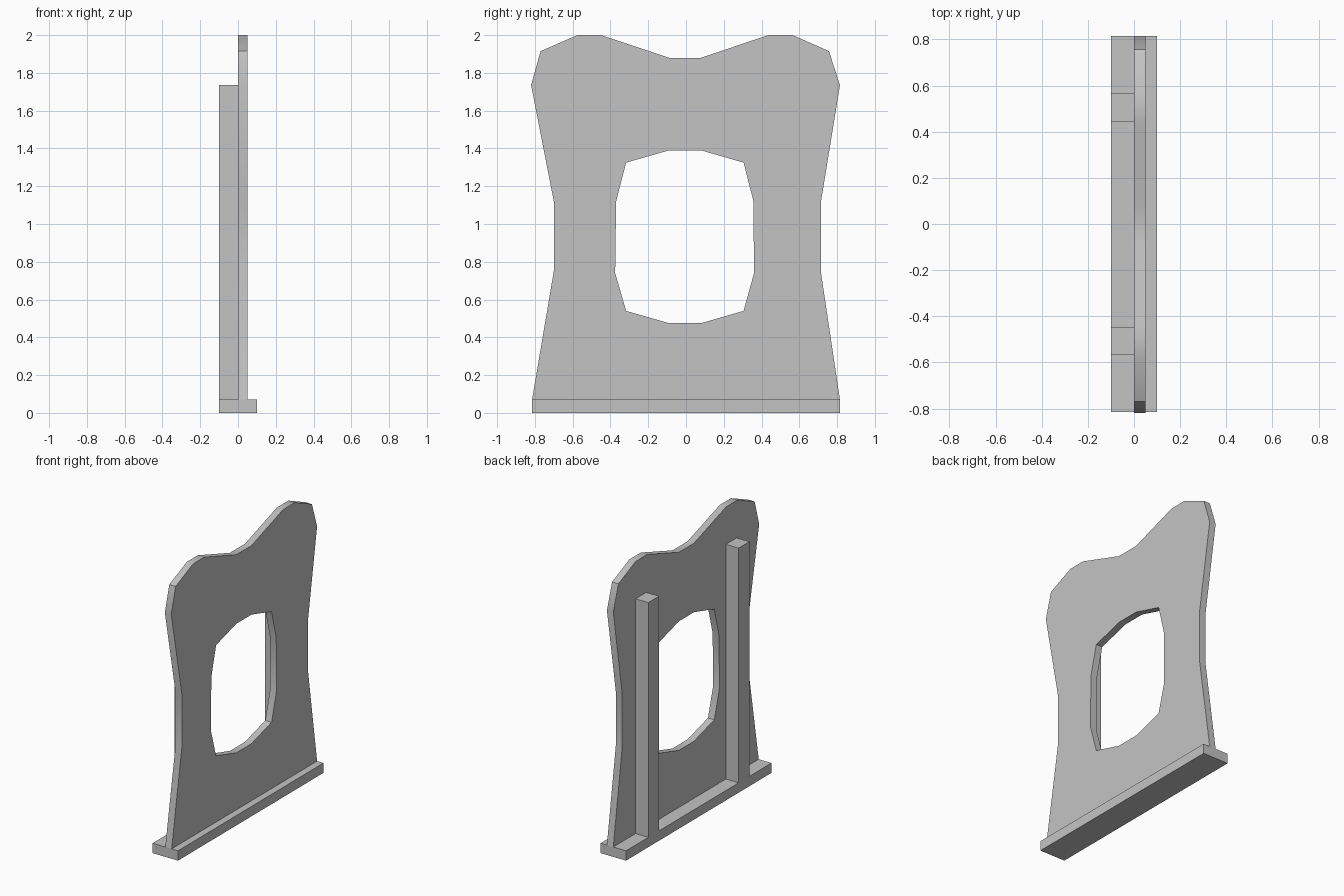
import bpy
import bmesh
import math
from mathutils import Vector

cube = bpy.data.objects.get("Cube")
if cube:
    bpy.data.objects.remove(cube, do_unlink=True)

# Single flat grey
GREY = (0.55, 0.55, 0.55, 1.0)
grey = bpy.data.materials.new("plain grey")
grey.use_nodes = True
grey.diffuse_color = GREY
grey.node_tree.nodes["Principled BSDF"].inputs["Base Color"].default_value = GREY


def add_object(name, bm):
    bmesh.ops.recalc_face_normals(bm, faces=bm.faces[:])
    mesh = bpy.data.meshes.new(name)
    bm.to_mesh(mesh)
    bm.free()
    mesh.materials.append(grey)
    obj = bpy.data.objects.new(name, mesh)
    bpy.context.collection.objects.link(obj)
    return obj


def add_box(name, low, high):
    bm = bmesh.new()
    bmesh.ops.create_cube(bm, size=1)
    low, high = Vector(low), Vector(high)
    for v in bm.verts:
        v.co = (low + high) / 2 + v.co * (high - low)
    return add_object(name, bm)


def add_panel(name, loops, x0, x1):
    """Fill closed (y, z) loops, inner ones as holes, and thicken along x."""
    bm = bmesh.new()
    for loop in loops:
        verts = [bm.verts.new((x0, y, z)) for y, z in loop]
        for a, b in zip(verts, verts[1:] + verts[:1]):
            bm.edges.new((a, b))
    bmesh.ops.triangle_fill(bm, edges=bm.edges[:], use_beauty=True, normal=(1, 0, 0))
    ext = bmesh.ops.extrude_face_region(bm, geom=bm.faces[:], use_keep_orig=True)
    for v in ext["geom"]:
        if isinstance(v, bmesh.types.BMVert):
            v.co.x = x1
    return add_object(name, bm)


BASE_TOP = 0.07

# Panel silhouette with a waist and two shoulders
outline = [
    (-0.815, BASE_TOP), (-0.70, 0.75), (-0.70, 1.12), (-0.82, 1.735),
    (-0.77, 1.915), (-0.575, 2.0), (-0.45, 2.0), (-0.09, 1.88),
    (0.08, 1.88), (0.435, 2.0), (0.565, 2.0), (0.757, 1.915),
    (0.815, 1.735), (0.715, 1.12), (0.715, 0.74), (0.815, BASE_TOP),
]
# Window opening
window = [
    (-0.09, 0.475), (-0.317, 0.54), (-0.375, 0.74), (-0.37, 1.12),
    (-0.317, 1.325), (-0.09, 1.39), (0.08, 1.39), (0.305, 1.325),
    (0.357, 1.12), (0.36, 0.74), (0.305, 0.54), (0.08, 0.475),
]
panel = add_panel("panel", [outline, window], 0.0, 0.05)

# Foot plate
add_box("base", (-0.1, -0.815, 0), (0.1, 0.815, BASE_TOP))

# Support posts behind the panel
for name, y in (("left_post", 0.505), ("right_post", -0.507)):
    add_box(name, (-0.1, y - 0.06, BASE_TOP), (0, y + 0.06, 1.735))

# Smooth the gentle bends of the rim
bpy.ops.object.select_all(action="DESELECT")
panel.select_set(True)
bpy.context.view_layer.objects.active = panel
bpy.ops.object.shade_smooth_by_angle(angle=math.radians(30))
